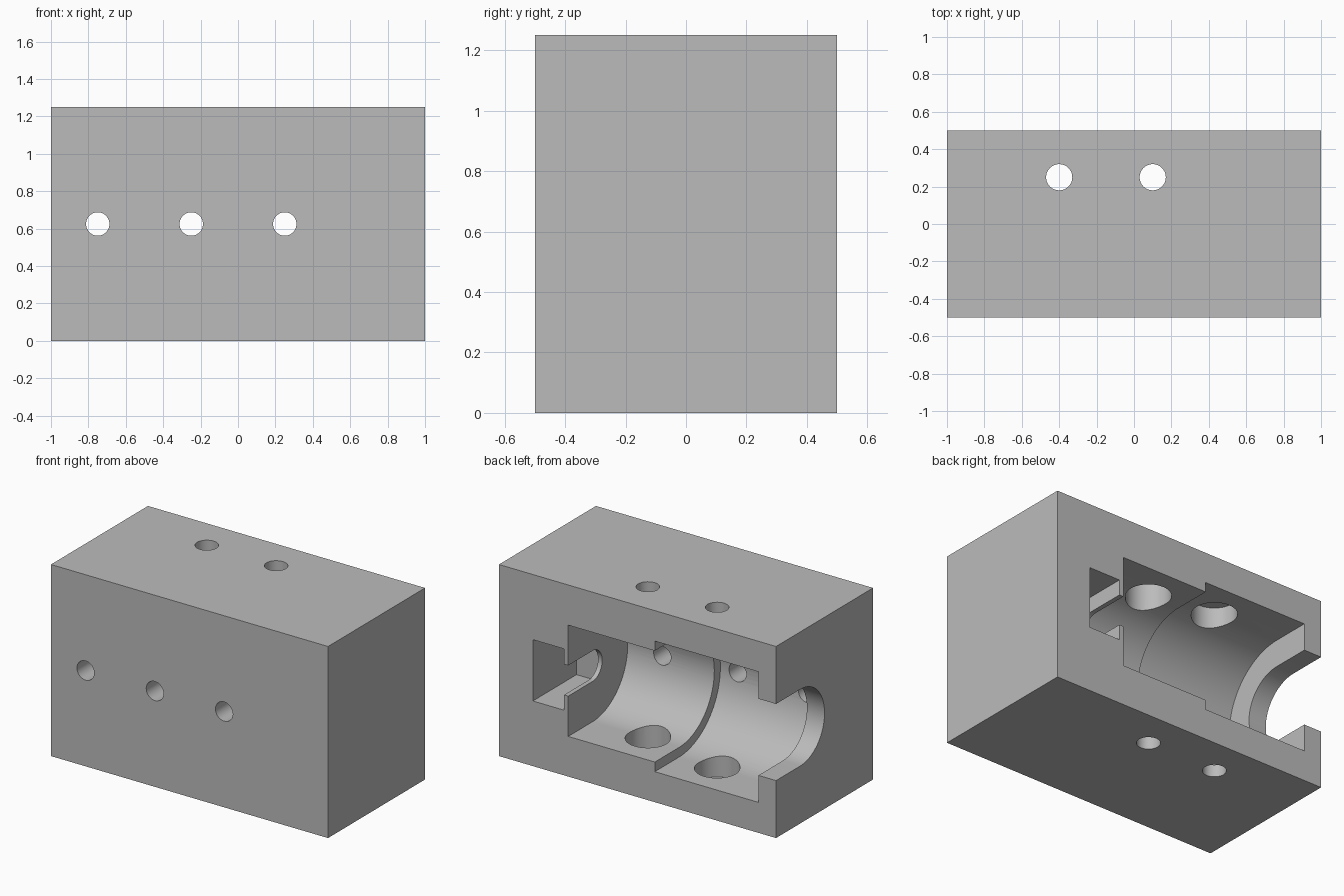
import bpy, bmesh, math
from mathutils import Matrix

if "Cube" in bpy.data.objects:
    bpy.data.objects.remove(bpy.data.objects["Cube"])

AXIS_Y, AXIS_Z = 0.25, 0.625   # shaft axis, parallel to x

steel = bpy.data.materials.new("grey metal")
steel.diffuse_color = (0.5, 0.5, 0.5, 1)
steel.use_nodes = True
steel.node_tree.nodes["Principled BSDF"].inputs["Base Color"].default_value = steel.diffuse_color


def make_object(name, bm):
    bmesh.ops.recalc_face_normals(bm, faces=bm.faces)
    mesh = bpy.data.meshes.new(name)
    bm.to_mesh(mesh)
    bm.free()
    mesh.materials.append(steel)
    obj = bpy.data.objects.new(name, mesh)
    bpy.context.collection.objects.link(obj)
    return obj


def box(name, x0, x1, y0, y1, z0, z1):
    bm = bmesh.new()
    bmesh.ops.create_cube(bm, size=1)
    for v in bm.verts:
        v.co = ((x0 + x1) / 2 + v.co.x * (x1 - x0),
                (y0 + y1) / 2 + v.co.y * (y1 - y0),
                (z0 + z1) / 2 + v.co.z * (z1 - z0))
    return make_object(name, bm)


def u_channel(name, x0, x1, r, segments=48):
    """Half-round channel along x, running straight out through the back."""
    arc = [math.pi / 2 + math.pi * i / segments for i in range(segments + 1)]
    profile = [(0.6, AXIS_Z + r)]
    profile += [(AXIS_Y + r * math.cos(a), AXIS_Z + r * math.sin(a)) for a in arc]
    profile += [(0.6, AXIS_Z - r)]
    bm = bmesh.new()
    face = bm.faces.new([bm.verts.new((x0, y, z)) for y, z in profile])
    ext = bmesh.ops.extrude_face_region(bm, geom=[face])["geom"]
    bmesh.ops.translate(bm, vec=(x1 - x0, 0, 0),
                        verts=[g for g in ext if isinstance(g, bmesh.types.BMVert)])
    return make_object(name, bm)


def drill(name, centre, r, length, along_y=False):
    bm = bmesh.new()
    m = Matrix.Translation(centre)
    if along_y:
        m = m @ Matrix.Rotation(math.pi / 2, 4, 'X')
    bmesh.ops.create_cone(bm, cap_ends=True, segments=48, radius1=r, radius2=r,
                          depth=length, matrix=m)
    return make_object(name, bm)


# Solid block
block = box("housing_block", -1, 1, -0.5, 0.5, 0, 1.25)

# Stepped cavity, from the open end to the closed end
cutters = [
    u_channel("open_end_cutter", -1.1, -0.8, 0.25),
    u_channel("wide_cavity_cutter", -0.873, -0.125, 0.426),
    u_channel("narrow_cavity_cutter", -0.2, 0.5, 0.363),
    u_channel("neck_slot_cutter", 0.45, 0.6, 0.1),
    box("head_pocket_cutter", 0.53, 0.755, 0.05, 0.6, 0.425, 0.825),
]

# Front holes into the cavity
for x in (-0.75, -0.25, 0.25):
    cutters.append(drill("front_hole_cutter", (x, -0.2, AXIS_Z), 0.0625, 0.8, True))

# Vertical through holes, widened from the inside
for x in (-0.4, 0.1):
    cutters.append(drill("vertical_hole_cutter", (x, AXIS_Y, AXIS_Z), 0.07, 1.5))
    cutters.append(drill("counterbore_cutter", (x, AXIS_Y, AXIS_Z), 0.135, 1.09))

# Cut everything out of the block
bpy.context.view_layer.objects.active = block
for c in cutters:
    mod = block.modifiers.new("cut", 'BOOLEAN')
    mod.operation, mod.solver, mod.object = 'DIFFERENCE', 'EXACT', c
    bpy.ops.object.modifier_apply(modifier=mod.name)
    bpy.data.objects.remove(c)

# Smooth bores with sharp edges
bpy.ops.object.select_all(action='DESELECT')
block.select_set(True)
bpy.ops.object.shade_smooth_by_angle(angle=math.radians(30))
